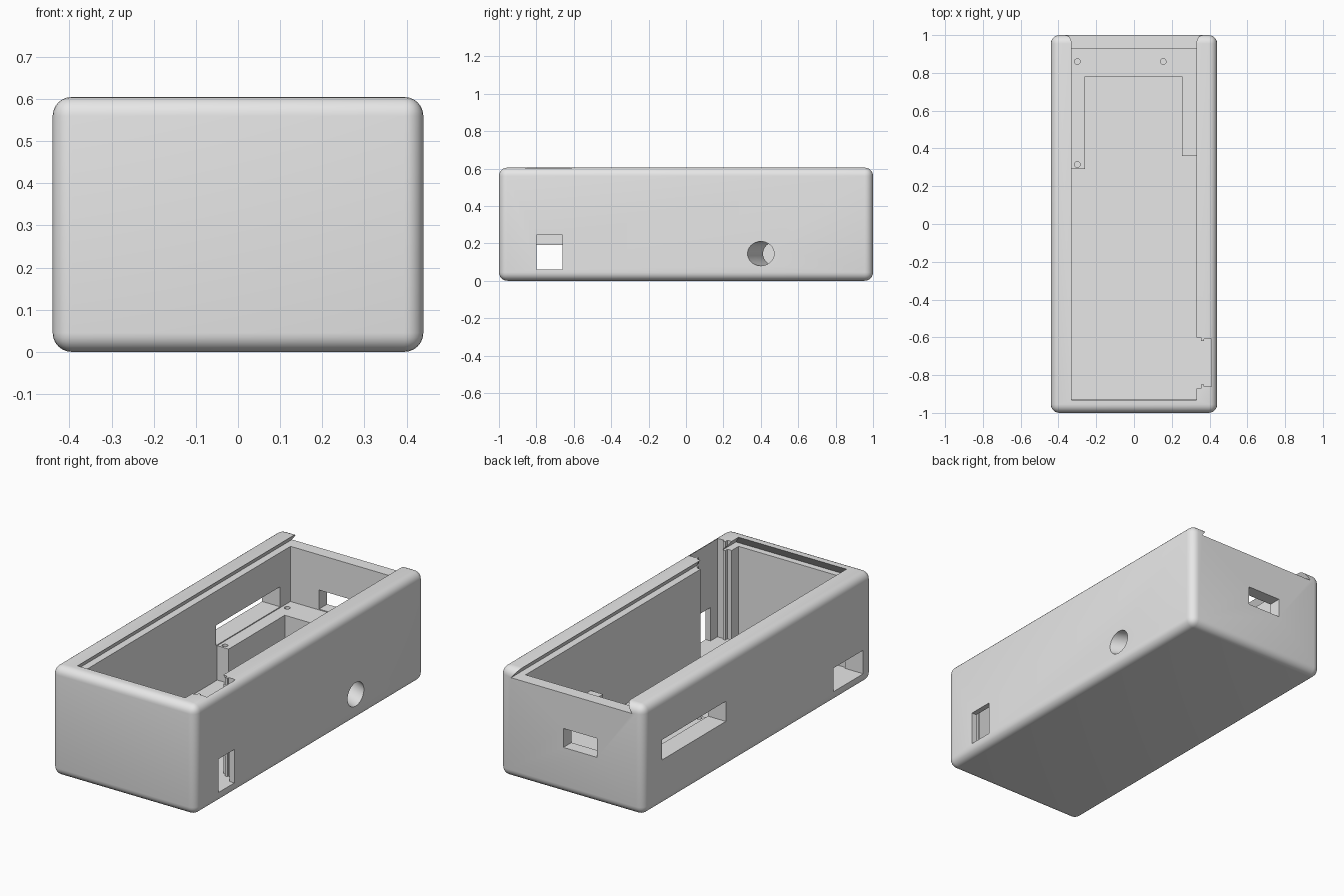
import bpy, bmesh
from math import radians
from mathutils import Vector, Matrix

old = bpy.data.objects.get("Cube")
if old:
    bpy.data.objects.remove(old, do_unlink=True)

GREY = (0.8, 0.8, 0.8, 1.0)
grey = bpy.data.materials.new("plain_grey")
grey.use_nodes = True
grey.diffuse_color = GREY
grey.node_tree.nodes["Principled BSDF"].inputs["Base Color"].default_value = GREY


def to_object(name, bm):
    bmesh.ops.recalc_face_normals(bm, faces=bm.faces[:])
    mesh = bpy.data.meshes.new(name)
    bm.to_mesh(mesh)
    bm.free()
    mesh.materials.append(grey)
    obj = bpy.data.objects.new(name, mesh)
    bpy.context.collection.objects.link(obj)
    return obj


def prism(name, points, z0, z1, top_points=None):
    """Solid between a bottom outline and an optional different top outline."""
    bm = bmesh.new()
    low = [bm.verts.new((x, y, z0)) for x, y in points]
    high = [bm.verts.new((x, y, z1)) for x, y in top_points or points]
    bm.faces.new(low[::-1])
    bm.faces.new(high)
    for i in range(len(low)):
        j = (i + 1) % len(low)
        bm.faces.new((low[i], low[j], high[j], high[i]))
    return to_object(name, bm)


def rect(x0, x1, y0, y1):
    return [(x0, y0), (x1, y0), (x1, y1), (x0, y1)]


def box(name, x0, x1, y0, y1, z0, z1):
    return prism(name, rect(x0, x1, y0, y1), z0, z1)


def cylinder(name, centre, axis, radius, depth, sides):
    bm = bmesh.new()
    turn = Vector(axis).to_track_quat('Z', 'Y').to_matrix().to_4x4()
    bmesh.ops.create_cone(bm, cap_ends=True, segments=sides, radius1=radius,
                          radius2=radius, depth=depth,
                          matrix=Matrix.Translation(centre) @ turn)
    return to_object(name, bm)


def carve(obj, cutters):
    """Cut each solid out of the object, bake the result, shade it."""
    for c in cutters:
        c.hide_render = True
        mod = obj.modifiers.new(c.name, 'BOOLEAN')
        mod.operation, mod.solver, mod.object = 'DIFFERENCE', 'EXACT', c
    graph = bpy.context.evaluated_depsgraph_get()
    baked = bpy.data.meshes.new_from_object(obj.evaluated_get(graph))
    obj.modifiers.clear()
    obj.data = baked
    bpy.ops.object.select_all(action='DESELECT')
    obj.select_set(True)
    bpy.context.view_layer.objects.active = obj
    bpy.ops.object.shade_smooth_by_angle(angle=radians(30))


# Main dimensions
W, L, H = 0.44, 1.0, 0.605
IN_X, IN_Y, FLOOR = 0.33, 0.93, 0.06
SHELF = 0.25

# Rounded outer block
case = box("case", -W, W, -L, L, 0, H)
bevel = case.modifiers.new("rounding", 'BEVEL')
bevel.width, bevel.segments = 0.045, 6

# Angled round hole through the right-hand wall and the bracket arm
cable_hole = cylinder("cable_hole", (0.345, 0.4425, 0.145), (-0.19, 0.085, 0),
                      0.065, 0.32, 40)

# Main cavity, dovetail lid channel open at the back, and wall openings
cuts = [
    box("cavity", -IN_X, IN_X, -IN_Y, IN_Y, FLOOR, 0.58),
    prism("lid_channel", rect(-0.37, 0.37, -0.965, 1.1), 0.555, 0.63,
          rect(-0.31, 0.31, -0.914, 1.1)),
    box("switch_pocket", 0.37, 0.41, -0.86, -0.61, FLOOR, 0.7),
    box("switch_throat", 0.35, 0.375, -0.85, -0.62, FLOOR, 0.7),
    box("switch_slot", 0.30, 0.355, -0.87, -0.60, FLOOR, 0.7),
    box("switch_window", 0.38, 0.5, -0.80, -0.66, FLOOR, 0.245),
    box("side_port", -0.5, -0.3, -0.92, -0.66, FLOOR, 0.19),
    box("side_slot", -0.5, -0.3, 0.28, 0.84, 0.255, 0.366),
    box("back_port", -0.155, 0.05, 0.9, 1.1, 0.255, 0.36),
    cable_hole,
]
carve(case, cuts)

# U-shaped bracket with uneven arms and screw pilot holes
bracket = prism("circuit_bracket", [
    (-0.335, 0.29), (-0.26, 0.29), (-0.26, 0.78), (0.255, 0.78),
    (0.255, 0.36), (0.335, 0.36), (0.335, 0.935), (-0.335, 0.935)],
    0.05, SHELF)
pilots = [cylinder("pilot_hole", (x, y, SHELF), (0, 0, 1), 0.015, 0.2, 16)
          for x, y in ((-0.3, 0.86), (0.155, 0.86), (-0.3, 0.315))]
carve(bracket, pilots + [cable_hole])

# Cutters are no longer needed
for c in cuts + pilots:
    bpy.data.objects.remove(c, do_unlink=True)
